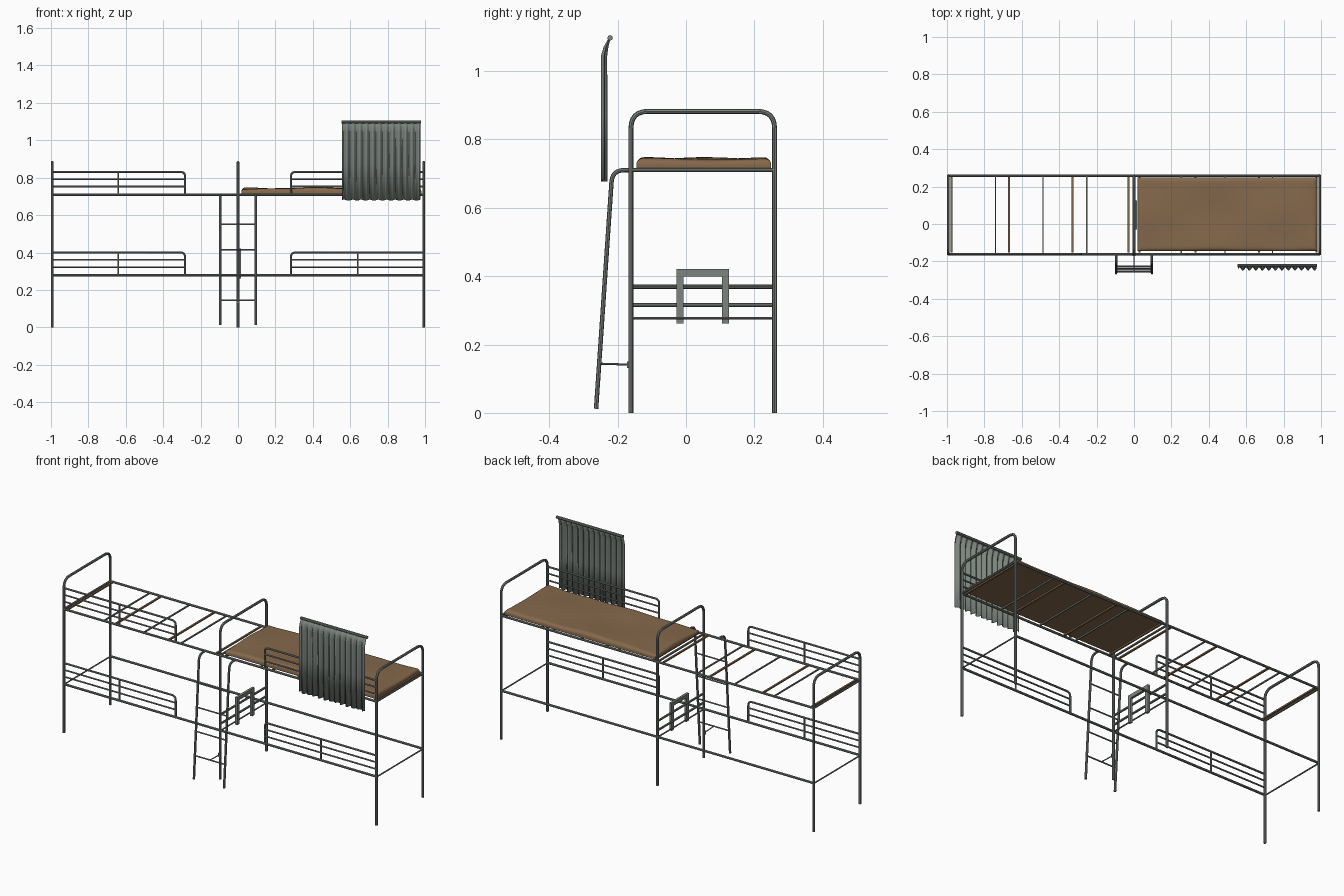
import bpy, bmesh, math
from mathutils import Vector

if "Cube" in bpy.data.objects:
    bpy.data.objects.remove(bpy.data.objects["Cube"])


def material(name, col):
    m = bpy.data.materials.new(name)
    m.diffuse_color = (*col, 1)
    m.use_nodes = True
    m.node_tree.nodes["Principled BSDF"].inputs["Base Color"].default_value = m.diffuse_color
    return m


STEEL = material("grey steel", (0.20, 0.23, 0.205))
BROWN = material("brown fabric", (0.235, 0.14, 0.072))
YF, YB = -0.161, 0.259      # front and back post lines
XE = 0.993                  # end frames
LOW, UP = 0.279, 0.71       # bunk rail heights


def fillet(pts, r, n=6):
    # round the inner corners of a polyline
    pts = [Vector(p) for p in pts]
    out = [pts[0]]
    for a, b, c in zip(pts, pts[1:], pts[2:]):
        p, q = b + (a - b).normalized() * r, b + (c - b).normalized() * r
        for i in range(n + 1):
            t = i / n
            out.append(p * (1 - t) ** 2 + b * 2 * t * (1 - t) + q * t * t)
    return out + [pts[-1]]


def tubes(name, paths, r, mat=STEEL):
    # round tubes along polylines
    cu = bpy.data.curves.new(name, 'CURVE')
    cu.dimensions = '3D'
    cu.bevel_depth = r
    cu.bevel_resolution = 2
    cu.use_fill_caps = True
    for path in paths:
        sp = cu.splines.new('POLY')
        sp.points.add(len(path) - 1)
        for pt, co in zip(sp.points, path):
            pt.co = (*co, 1)
        sp.use_smooth = True
    cu.materials.append(mat)
    ob = bpy.data.objects.new(name, cu)
    bpy.context.collection.objects.link(ob)
    bpy.ops.object.select_all(action='DESELECT')
    ob.select_set(True)
    bpy.context.view_layer.objects.active = ob
    bpy.ops.object.convert(target='MESH')
    bpy.ops.object.shade_smooth_by_angle(angle=math.radians(40))
    return ob


def mesh_object(name, bm, mat, smooth=True):
    bmesh.ops.recalc_face_normals(bm, faces=bm.faces)
    me = bpy.data.meshes.new(name)
    bm.to_mesh(me)
    bm.free()
    me.materials.append(mat)
    for p in me.polygons:
        p.use_smooth = smooth
    ob = bpy.data.objects.new(name, me)
    bpy.context.collection.objects.link(ob)
    return ob


def boxes(name, items, mat):
    bm = bmesh.new()
    for c, s in items:
        vs = bmesh.ops.create_cube(bm, size=1)["verts"]
        for v in vs:
            v.co = Vector([v.co[i] * s[i] + c[i] for i in range(3)])
    return mesh_object(name, bm, mat, False)


# three hoop frames
tubes("hoop_frames", [fillet([(x, YF, 0), (x, YF, 0.882), (x, YB, 0.882), (x, YB, 0)], 0.05)
                      for x in (-XE, 0, XE)], 0.0072)

# long rails and end cross bars
tubes("long_rails", [[(-XE, y, z), (XE, y, z)] for y in (YF, YB) for z in (LOW, UP)], 0.0065)
tubes("upper_cross_bars", [[(x, YF, UP), (x, YB, UP)] for x in (-XE, 0, XE)], 0.006)
tubes("lower_cross_bars", [[(x, YF, LOW - 0.002), (x, YB, LOW - 0.002)] for x in (-XE, 0, XE)], 0.004)

# guard rails on the front of every bunk
guards, bars = [], []
for s in (-1, 1):
    for z in (LOW, UP):
        top = z + 0.121
        guards.append(fillet([(s * XE, YF, top), (s * 0.283, YF, top), (s * 0.283, YF, z)], 0.025))
        bars += [[(s * XE, YF, z + d), (s * 0.283, YF, z + d)] for d in (0.043, 0.082)]
        bars.append([(s * 0.64, YF, z), (s * 0.64, YF, top)])
tubes("guard_hoops", guards, 0.0055)
tubes("guard_bars", bars, 0.0045)

# slats of the upper bunks
thin, wood = [], []
for s in (-1, 1):
    thin += [((s * x, 0.049, UP), (0.007, YB - YF, 0.007)) for x in (0.74, 0.487, 0.252)]
    wood += [((s * x, 0.049, UP), (0.010, YB - YF - 0.015, 0.008)) for x in (0.975, 0.668, 0.328, 0.03)]
boxes("steel_slats", thin, STEEL)
boxes("brown_slats", wood, BROWN)

# centre partition bars with an upside-down U bracket
tubes("partition_bars", [[(0, YF, z), (0, YB, z)] for z in (0.316, 0.369)], 0.006)
boxes("bracket", [((0.009, -0.018, 0.341), (0.014, 0.021, 0.158)),
                  ((0.009, 0.116, 0.341), (0.014, 0.021, 0.158)),
                  ((0.009, 0.049, 0.410), (0.014, 0.155, 0.021))], STEEL)


# ladder
def ladder_y(z):
    return -0.263 + (z - 0.012) * 0.068


tubes("ladder_rails", [fillet([(x, ladder_y(0.012), 0.012), (x, ladder_y(UP), UP), (x, YF, UP)], 0.035)
                       for x in (-0.096, 0.096)], 0.0065)
tubes("ladder_rungs", [[(-0.096, ladder_y(z), z), (0.096, ladder_y(z), z)]
                       for z in (0.144, 0.28, 0.415, 0.55)], 0.004)
tubes("ladder_strut", [[(0, ladder_y(0.144), 0.144), (0, YF, 0.141)]], 0.003)
boxes("strut_plate", [((0, YF - 0.009, 0.141), (0.016, 0.004, 0.02))], STEEL)

# mattress: flat underside, soft uneven top
bm = bmesh.new()
NX, NY = 64, 32
x0, x1, y0, y1 = 0.018, 0.98, -0.145, 0.249
bot = 0.714


def spread(t):
    # crowd grid lines toward the edges
    return 0.5 - 0.5 * math.cos(math.pi * t)


grid = []
for i in range(NX + 1):
    row = []
    for j in range(NY + 1):
        x = x0 + (x1 - x0) * spread(i / NX)
        y = y0 + (y1 - y0) * spread(j / NY)
        e = max(0.0, min(x - x0, x1 - x, y - y0, y1 - y))
        k = math.sqrt(max(0.0, 1 - (1 - min(e / 0.022, 1)) ** 2))
        bump = 0.0035 * (math.sin(9 * x + 1) * math.cos(17 * y - 1) + 0.5 * math.sin(23 * x + 14 * y))
        row.append(bm.verts.new((x, y, bot + 0.012 + k * (0.017 + bump))))
    grid.append(row)
for i in range(NX):
    for j in range(NY):
        bm.faces.new((grid[i][j], grid[i + 1][j], grid[i + 1][j + 1], grid[i][j + 1]))
edge = [e for e in bm.edges if e.is_boundary]
ext = bmesh.ops.extrude_edge_only(bm, edges=edge)["geom"]
for v in ext:
    if isinstance(v, bmesh.types.BMVert):
        v.co.z = bot
bmesh.ops.holes_fill(bm, edges=[e for e in bm.edges if e.is_boundary], sides=0)
mattress = mesh_object("mattress", bm, BROWN)
bpy.ops.object.select_all(action='DESELECT')
mattress.select_set(True)
bpy.context.view_layer.objects.active = mattress
bpy.ops.object.shade_smooth_by_angle(angle=math.radians(50))

# pleated curtain, leaning back to its rod at the top
bm = bmesh.new()
N, FOLDS = 144, 12
levels = [(0.68, -0.2395, 0.0085), (0.87, -0.2395, 0.0085), (1.045, -0.2395, 0.008),
          (1.07, -0.234, 0.006), (1.095, -0.224, 0.002)]
rows = []
for z, y, a in levels:
    rows.append([bm.verts.new((0.556 + 0.418 * i / N, y + a * math.sin(2 * math.pi * FOLDS * i / N),
                               z + (0.003 * math.sin(0.4 * i) if z < 0.7 else 0)))
                 for i in range(N + 1)])
for lo, hi in zip(rows, rows[1:]):
    for i in range(N):
        bm.faces.new((lo[i], lo[i + 1], hi[i + 1], hi[i]))
curtain = mesh_object("curtain", bm, STEEL)
mod = curtain.modifiers.new("thickness", 'SOLIDIFY')
mod.thickness = 0.002
mod.offset = 0
tubes("curtain_rod", [[(0.554, -0.222, 1.097), (0.978, -0.222, 1.097)]], 0.008)
